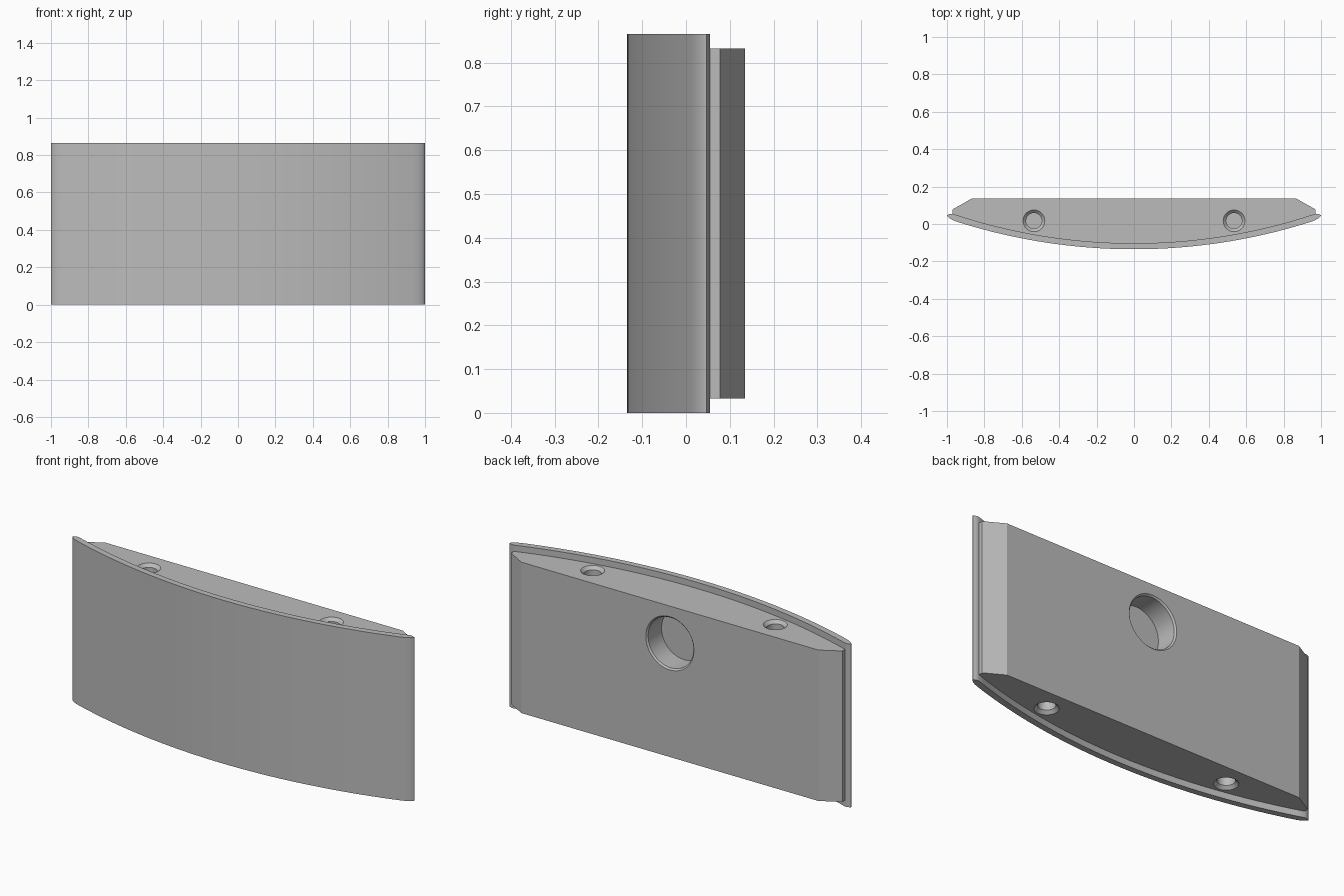
import bpy, bmesh, math
from mathutils import Matrix, Vector

if "Cube" in bpy.data.objects:
    bpy.data.objects.remove(bpy.data.objects["Cube"])

HEIGHT, STEP = 0.865, 0.033

grey = bpy.data.materials.new("plain grey")
grey.use_nodes = True
colour = (0.5, 0.5, 0.5, 1)
grey.diffuse_color = colour
grey.node_tree.nodes["Principled BSDF"].inputs["Base Color"].default_value = colour


def make_object(name, bm):
    bmesh.ops.recalc_face_normals(bm, faces=bm.faces)
    mesh = bpy.data.meshes.new(name)
    bm.to_mesh(mesh)
    bm.free()
    mesh.materials.append(grey)
    obj = bpy.data.objects.new(name, mesh)
    bpy.context.collection.objects.link(obj)
    return obj


def arc(half_width, y_mid, y_end, steps=48):
    """Shallow circular arc from -x to +x, lowest in the middle."""
    rise = y_end - y_mid
    radius = (half_width ** 2 + rise ** 2) / (2 * rise)
    limit = math.asin(half_width / radius)
    angles = [limit * (2 * i / steps - 1) for i in range(steps + 1)]
    return [(radius * math.sin(a), y_mid + radius * (1 - math.cos(a))) for a in angles]


def extrude(name, outline, z0, z1):
    bm = bmesh.new()
    face = bm.faces.new([bm.verts.new((x, y, z0)) for x, y in outline])
    new = bmesh.ops.extrude_face_region(bm, geom=[face])["geom"]
    verts = [v for v in new if isinstance(v, bmesh.types.BMVert)]
    bmesh.ops.translate(bm, verts=verts, vec=(0, 0, z1 - z0))
    return make_object(name, bm)


def with_ends(front, ends):
    """Front arc followed by the right end, then the mirrored left end."""
    return front + ends + [(-x, y) for x, y in reversed(ends)]


def drill(target, centre, outward, radius, chamfer, depth):
    """Cut a blind round hole with a chamfered mouth."""
    bm = bmesh.new()
    levels = [(radius, -depth), (radius, -chamfer), (radius + 2 * chamfer, chamfer)]
    rings = []
    for r, z in levels:
        rings.append(bmesh.ops.create_circle(bm, segments=48, radius=r)["verts"])
        bmesh.ops.translate(bm, verts=rings[-1], vec=(0, 0, z))
    for low, high in zip(rings, rings[1:]):
        for i in range(len(low)):
            bm.faces.new((low[i - 1], low[i], high[i], high[i - 1]))
    for ring in (rings[0], rings[-1]):
        bm.faces.new(ring)
    turn = Vector((0, 0, 1)).rotation_difference(Vector(outward)).to_matrix().to_4x4()
    bm.transform(Matrix.Translation(centre) @ turn)
    cutter = make_object("hole_cutter", bm)
    cutter.hide_render = True
    mod = target.modifiers.new("hole", 'BOOLEAN')
    mod.operation, mod.solver, mod.object = 'DIFFERENCE', 'EXACT', cutter
    bpy.context.view_layer.objects.active = target
    bpy.ops.object.modifier_apply(modifier=mod.name)
    bpy.data.objects.remove(cutter)


# Curved front plate with rounded tips
back_arc = arc(0.97, -0.103, 0.055)
tip = [(0.965, 0.019), (0.985, 0.03), (0.997, 0.041), (1.0, 0.047), (0.985, 0.054)]
outer = arc(0.94, -0.135, 0.01)
plate_outline = outer + tip + back_arc[::-1] + [(-x, y) for x, y in reversed(tip)]
plate = extrude("front_plate", plate_outline, 0, HEIGHT)

# Body behind the plate, with chamfered back corners
body_outline = with_ends(back_arc, [(0.97, 0.078), (0.87, 0.135)])
body = extrude("back_body", body_outline, STEP, HEIGHT - STEP)

# Large hole in the back, small peg holes in the top and bottom
drill(body, (0, 0.135, 0.635), (0, 1, 0), 0.133, 0.008, 0.12)
for x in (-0.535, 0.535):
    drill(body, (x, 0.017, HEIGHT - STEP), (0, 0, 1), 0.042, 0.016, 0.08)
    drill(body, (x, 0.017, STEP), (0, 0, -1), 0.042, 0.016, 0.08)

# Smooth curved surfaces, keep the edges crisp
for obj in (plate, body):
    bpy.ops.object.select_all(action='DESELECT')
    obj.select_set(True)
    bpy.context.view_layer.objects.active = obj
    bpy.ops.object.shade_smooth_by_angle(angle=math.radians(25))
